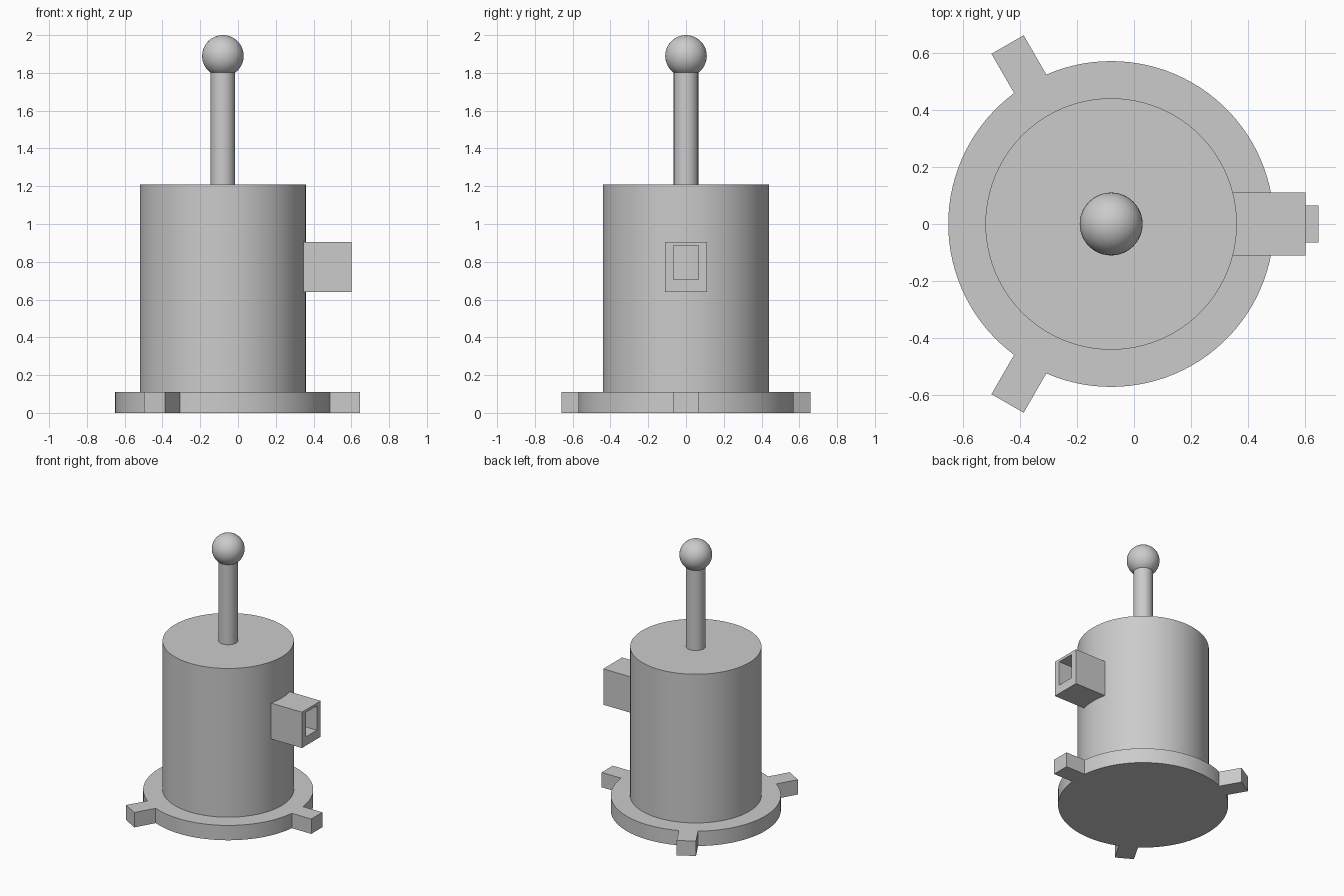
import bpy
import bmesh
from math import asin, cos, sin, tau
from mathutils import Vector

cube = bpy.data.objects.get("Cube")
if cube:
    bpy.data.objects.remove(cube, do_unlink=True)

AXIS_X = -0.08
BASE_R, BASE_TOP = 0.57, 0.11
BODY_R, BODY_TOP = 0.44, 1.21
TAB_REACH, TAB_HALF = 0.725, 0.065

grey = bpy.data.materials.new("plain grey")
grey.use_nodes = True
colour = (0.6, 0.6, 0.6, 1)
grey.diffuse_color = colour
grey.node_tree.nodes["Principled BSDF"].inputs["Base Color"].default_value = colour


def finish(name, smooth=True):
    obj = bpy.context.object
    obj.name = name
    obj.data.materials.clear()
    obj.data.materials.append(grey)
    if smooth:
        bpy.ops.object.shade_smooth_by_angle(angle=0.6)
    return obj


def cylinder(name, radius, low, high, sides):
    bpy.ops.mesh.primitive_cylinder_add(
        vertices=sides, radius=radius, depth=high - low,
        location=(AXIS_X, 0, (low + high) / 2))
    return finish(name)


def box(name, low, high):
    low, high = Vector(low), Vector(high)
    bpy.ops.mesh.primitive_cube_add(size=1, location=(low + high) / 2)
    bpy.context.object.scale = high - low
    bpy.ops.object.transform_apply(location=False, rotation=False, scale=True)
    return finish(name, False)


def cut(target, cutter):
    mod = target.modifiers.new("cut", "BOOLEAN")
    mod.operation = "DIFFERENCE"
    mod.solver = "EXACT"
    mod.object = cutter


# Base flange: one outline with three radial tabs, extruded upwards
outline = []
half_angle = asin(TAB_HALF / BASE_R)
arc_steps = 32
for tab in range(3):
    a = tab * tau / 3
    out, side = Vector((cos(a), sin(a), 0)), Vector((-sin(a), cos(a), 0))
    outline += [out * TAB_REACH - side * TAB_HALF, out * TAB_REACH + side * TAB_HALF]
    for i in range(arc_steps + 1):
        t = a + half_angle + (tau / 3 - 2 * half_angle) * i / arc_steps
        outline.append(Vector((cos(t), sin(t), 0)) * BASE_R)

bm = bmesh.new()
face = bm.faces.new([bm.verts.new(p) for p in outline])
extruded = bmesh.ops.extrude_face_region(bm, geom=[face])
top_verts = [v for v in extruded["geom"] if isinstance(v, bmesh.types.BMVert)]
bmesh.ops.translate(bm, verts=top_verts, vec=(0, 0, BASE_TOP))
bmesh.ops.recalc_face_normals(bm, faces=bm.faces)
mesh = bpy.data.meshes.new("base_flange")
bm.to_mesh(mesh)
bm.free()
base = bpy.data.objects.new("base_flange", mesh)
base.location.x = AXIS_X
bpy.context.collection.objects.link(base)
bpy.ops.object.select_all(action="DESELECT")
base.select_set(True)
bpy.context.view_layer.objects.active = base
finish("base_flange")

# Main drum, rod and ball knob
body = cylinder("body", BODY_R, BASE_TOP, BODY_TOP, 96)
cylinder("rod", 0.065, BODY_TOP, 1.82, 48)
bpy.ops.mesh.primitive_uv_sphere_add(
    segments=48, ring_count=24, radius=0.11, location=(AXIS_X, 0, 1.89))
finish("ball_knob")

# Side port: a rectangular tube ending at the drum wall
port = box("side_port", (0.28, -0.11, 0.64), (0.6, 0.11, 0.905))
opening = box("port_opening_cutter", (0.2, -0.065, 0.705), (0.7, 0.065, 0.885))
opening.hide_render = True
opening.hide_viewport = True
cut(port, opening)
cut(port, body)
